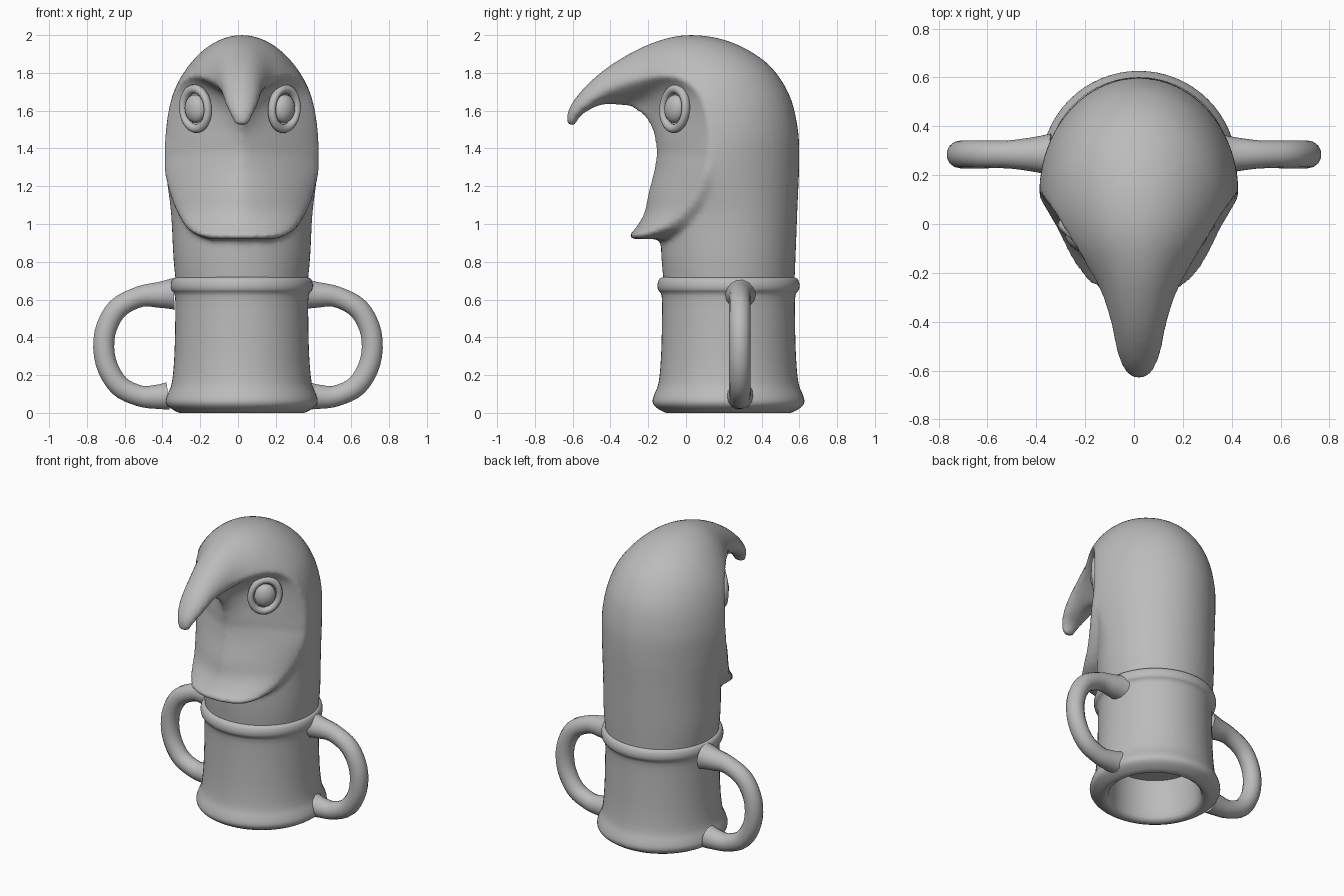
import bpy, bmesh, math
from mathutils import Vector

cube = bpy.data.objects.get("Cube")
if cube:
    bpy.data.objects.remove(cube, do_unlink=True)

GREY = (0.5, 0.5, 0.5, 1)
clay = bpy.data.materials.new("grey clay")
clay.use_nodes = True
clay.diffuse_color = GREY
clay.node_tree.nodes["Principled BSDF"].inputs["Base Color"].default_value = GREY

CENTRE_X = 0.02


def finish(obj, angle=50):
    obj.data.materials.clear()
    obj.data.materials.append(clay)
    bpy.ops.object.select_all(action="DESELECT")
    obj.select_set(True)
    bpy.context.view_layer.objects.active = obj
    bpy.ops.object.shade_smooth_by_angle(angle=math.radians(angle))


def to_object(name, bm):
    bmesh.ops.recalc_face_normals(bm, faces=bm.faces)
    mesh = bpy.data.meshes.new(name)
    bm.to_mesh(mesh)
    bm.free()
    obj = bpy.data.objects.new(name, mesh)
    bpy.context.collection.objects.link(obj)
    return obj


def apply_modifiers(obj):
    bpy.context.view_layer.update()
    graph = bpy.context.evaluated_depsgraph_get()
    mesh = bpy.data.meshes.new_from_object(obj.evaluated_get(graph))
    obj.modifiers.clear()
    obj.data = mesh


def refine(rows, steps=4):
    """Smooth in-between rows (Catmull-Rom)."""
    out = []
    for i in range(len(rows) - 1):
        a, b = rows[max(i - 1, 0)], rows[i]
        c, d = rows[i + 1], rows[min(i + 2, len(rows) - 1)]
        for s in range(steps):
            t = s / steps
            out.append([q + t / 2 * (r - p + t * (2 * p - 5 * q + 4 * r - u + t * (3 * (q - r) + u - p)))
                        for p, q, r, u in zip(a, b, c, d)])
    return out + [rows[-1]]


def section(bm, outer, rim, inner, width, flat, count=56):
    """Closed ring: rounded towards outer, flattened towards inner."""
    ring = []
    for i in range(count):
        angle = math.tau * i / count
        c, s = math.cos(angle), math.sin(angle)
        if s >= 0:
            p = rim.lerp(outer, s)
        else:
            reach = max(0, 1 - abs(c) ** (2 - flat)) ** (0.5 + flat / 2)
            p = rim.lerp(inner, reach)
        ring.append(bm.verts.new((CENTRE_X + width * c, p.x, p.y)))
    return ring


def loft(bm, rings):
    for a, b in zip(rings, rings[1:]):
        for i in range(len(a)):
            j = (i + 1) % len(a)
            bm.faces.new((a[i], a[j], b[j], b[i]))
    bm.faces.new(rings[0])
    bm.faces.new(rings[-1])


# Hooded head: outer y z, rim y z, inner y z, half width, flatness
hood = [
    (.57, .6, .23, .6, -.11, .6, .34, 0),
    (.58, .82, .23, .82, -.13, .82, .362, 0),
    (.59, 1.08, .2, 1.06, -.14, 1.05, .375, .2),
    (.6, 1.34, .13, 1.3, -.15, 1.27, .405, .6),
    (.59, 1.52, .13, 1.46, -.16, 1.42, .405, .7),
    (.54, 1.7, .1, 1.61, -.18, 1.5, .385, .9),
    (.42, 1.86, .05, 1.71, -.22, 1.56, .35, 1.1),
    (.22, 1.97, -.04, 1.77, -.27, 1.6, .295, 1.2),
    (0, 2, -.14, 1.78, -.31, 1.62, .235, 1.1),
    (-.2, 1.95, -.27, 1.76, -.37, 1.63, .16, .8),
    (-.4, 1.84, -.4, 1.72, -.45, 1.63, .115, .4),
    (-.54, 1.72, -.52, 1.65, -.52, 1.6, .09, 0),
    (-.62, 1.61, -.59, 1.58, -.56, 1.57, .06, 0),
    (-.63, 1.53, -.61, 1.52, -.59, 1.52, .03, 0),
]
bm = bmesh.new()
loft(bm, [section(bm, Vector(r[0:2]), Vector(r[2:4]), Vector(r[4:6]), r[6], r[7])
          for r in refine(hood)])

# Face mask with jutting chin: height, rim y, front y, half width, flatness
mask = [
    (.92, -.2, -.28, .17, 0),
    (.94, -.18, -.3, .23, 0),
    (.98, -.1, -.265, .29, .2),
    (1.06, 0, -.22, .34, .4),
    (1.16, .07, -.2, .38, .5),
    (1.3, .12, -.165, .41, .6),
    (1.44, .13, -.15, .39, .7),
]
loft(bm, [section(bm, Vector((.3, z)), Vector((rim, z)), Vector((front, z)), w, f)
          for z, rim, front, w, f in refine(mask)])
head = to_object("head", bm)
remesh = head.modifiers.new("merge", "REMESH")
remesh.mode = "VOXEL"
remesh.voxel_size = 0.016
soften = head.modifiers.new("soften", "SMOOTH")
soften.factor = 0.5
soften.iterations = 4
apply_modifiers(head)
finish(head, 80)

# Hollow cup with flared foot and raised collar: radius, height
profile = [(.001, .28), (.26, .28), (.275, .26), (.28, .05), (.3, .005), (.33, 0), (.385, .03),
           (.402, .06), (.392, .1), (.37, .16), (.357, .3), (.352, .5), (.354, .62),
           (.372, .65), (.376, .68), (.365, .71), (.34, .72)]
bm = bmesh.new()
rings = []
for r, z in refine(profile, 3):
    rings.append([bm.verts.new((CENTRE_X + r * math.cos(math.tau * i / 64),
                                .225 + r * math.sin(math.tau * i / 64), max(z, 0)))
                  for i in range(64)])
loft(bm, rings)
finish(to_object("cup", bm))

# Pair of loop handles, thicker where they join the cup: x, z, thickness
path = [(.34, .63, 1.5), (.41, .625, 1.25), (.52, .615, 1), (.64, .55, 1), (.705, .42, 1), (.7, .27, 1),
        (.63, .145, 1), (.52, .09, 1), (.43, .085, 1.15), (.37, .09, 1.3)]
for side, name in ((1, "left_handle"), (-1, "right_handle")):
    curve = bpy.data.curves.new(name, "CURVE")
    curve.dimensions = "3D"
    curve.bevel_depth = 0.057
    curve.bevel_resolution = 5
    curve.use_fill_caps = True
    spline = curve.splines.new("POLY")
    points = refine(path)
    spline.points.add(len(points) - 1)
    for point, (x, z, thick) in zip(spline.points, points):
        point.co = (side * x, .285, z, 1)
        point.radius = thick
    handle = bpy.data.objects.new(name, curve)
    bpy.context.collection.objects.link(handle)
    bpy.context.view_layer.objects.active = handle
    bpy.ops.object.select_all(action="DESELECT")
    handle.select_set(True)
    bpy.ops.object.convert(target="MESH")
    finish(bpy.context.view_layer.objects.active)

# Eyeballs with raised lids
for side, name in ((1, "left"), (-1, "right")):
    place = (0.01 + side * .235, -.06, 1.61)
    turn = (0, side * math.radians(12), side * math.radians(42))
    bpy.ops.mesh.primitive_uv_sphere_add(segments=32, ring_count=16, radius=1, location=place, rotation=turn)
    eye = bpy.context.object
    eye.name = name + "_eye"
    eye.scale = (.065, .045, .075)
    finish(eye)
    bpy.ops.mesh.primitive_torus_add(major_segments=40, minor_segments=12, major_radius=.088, minor_radius=.02)
    lid = bpy.context.object
    lid.name = name + "_eyelid"
    for v in lid.data.vertices:
        x, y, z = v.co
        v.co = (x, z * 1.2, y * 1.2)
    lid.data.flip_normals()
    lid.location = place
    lid.rotation_euler = turn
    finish(lid)
